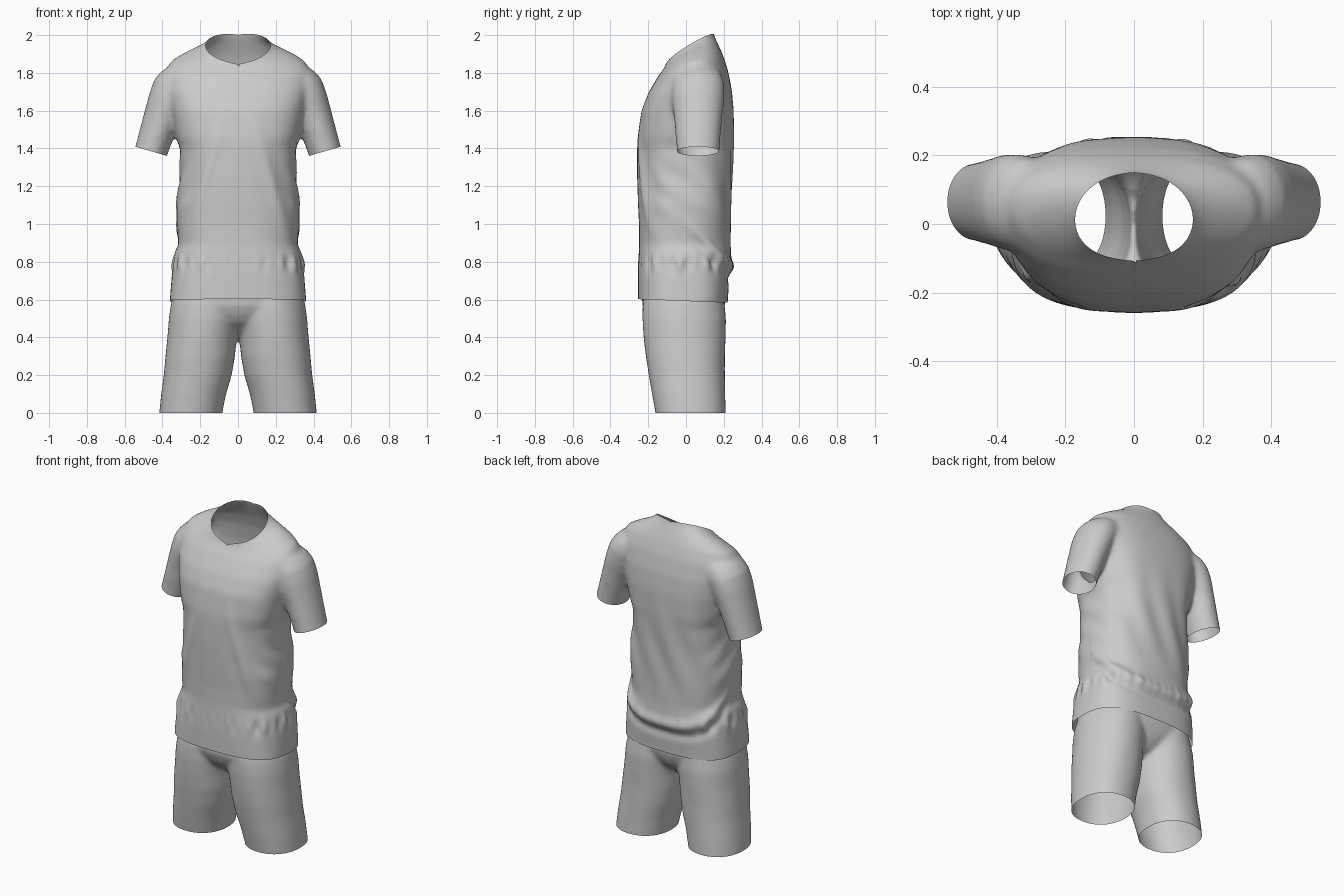
import bpy, bmesh, math
from mathutils import Vector

cube = bpy.data.objects.get("Cube")
if cube:
    bpy.data.objects.remove(cube, do_unlink=True)

grey = bpy.data.materials.new("plain_grey_cloth")
grey.use_nodes = True
grey.diffuse_color = (0.6, 0.6, 0.6, 1)
grey.node_tree.nodes["Principled BSDF"].inputs["Base Color"].default_value = (0.6, 0.6, 0.6, 1)


def power(value, n):
    return math.copysign(abs(value) ** (2 / n), value)


def gauss(value, width):
    return math.exp(-(value / width) ** 2)


def loft(bm, sections, sides=64):
    """Closed tube through (centre, half axis u, half axis v, roundness)."""
    rings = []
    for c, u, v, n in sections:
        ring = []
        for i in range(sides):
            a = math.tau * i / sides
            ring.append(bm.verts.new(c + u * power(math.cos(a), n) + v * power(math.sin(a), n)))
        rings.append(ring)
    for low, high in zip(rings, rings[1:]):
        for i in range(sides):
            j = (i + 1) % sides
            bm.faces.new((low[i], low[j], high[j], high[i]))
    bm.faces.new(rings[0][::-1])
    bm.faces.new(rings[-1])


def section(x, z, w, front, back, n, tilt=0):
    """Section from its width and its front and back y, rising to the back by tilt."""
    depth = (back - front) / 2
    return (Vector((x, (front + back) / 2, z)), Vector((w, 0, 0)),
            Vector((0, depth, depth * tilt)), n)


def fuse(name, bm, voxel, smooth):
    """Merge overlapping solids into one soft skin."""
    bmesh.ops.recalc_face_normals(bm, faces=bm.faces[:])
    mesh = bpy.data.meshes.new(name)
    bm.to_mesh(mesh)
    bm.free()
    ob = bpy.data.objects.new(name, mesh)
    bpy.context.collection.objects.link(ob)
    remesh = ob.modifiers.new("fuse", 'REMESH')
    remesh.mode = 'VOXEL'
    remesh.voxel_size = voxel
    soft = ob.modifiers.new("soften", 'SMOOTH')
    soft.factor = 0.5
    soft.iterations = smooth
    dg = bpy.context.evaluated_depsgraph_get()
    skin = bpy.data.meshes.new_from_object(ob.evaluated_get(dg))
    ob.modifiers.clear()
    ob.data = skin
    skin.name = name
    out = bmesh.new()
    out.from_mesh(skin)
    return ob, out


def cut(bm, point, normal, where=lambda c: True, remove=True):
    """Slice the chosen faces and open the skin beyond the plane."""
    faces = [f for f in bm.faces if where(f.calc_center_median())]
    geom = list({v for f in faces for v in f.verts}) + list({e for f in faces for e in f.edges}) + faces
    bmesh.ops.bisect_plane(bm, geom=geom, dist=1e-5, plane_co=point, plane_no=normal, clear_outer=remove)


def finish(ob, bm):
    loose = [v for v in bm.verts if not v.link_faces]
    bmesh.ops.delete(bm, geom=loose, context='VERTS')
    for f in bm.faces:
        f.smooth = True
        f.material_index = 0
    bm.to_mesh(ob.data)
    bm.free()
    ob.data.materials.clear()
    ob.data.materials.append(grey)


# Shirt: torso and sleeves as overlapping solids
torso = [
    (0.48, 0.361, -0.252, 0.218, 2.9),
    (0.60, 0.361, -0.253, 0.221, 2.9),
    (0.72, 0.351, -0.254, 0.232, 2.8),
    (0.80, 0.344, -0.252, 0.24, 2.6),
    (0.85, 0.337, -0.25, 0.238, 2.5),
    (0.89, 0.315, -0.248, 0.236, 2.5),
    (1.00, 0.326, -0.249, 0.236, 2.5),
    (1.10, 0.329, -0.254, 0.238, 2.5),
    (1.25, 0.309, -0.259, 0.243, 2.5),
    (1.40, 0.308, -0.259, 0.25, 2.5),
    (1.46, 0.328, -0.256, 0.252, 2.6),
    (1.60, 0.352, -0.236, 0.252, 2.7),
    (1.70, 0.374, -0.20, 0.243, 2.6, 0.03),
    (1.80, 0.383, -0.146, 0.222, 2.4, 0.08),
    (1.86, 0.358, -0.113, 0.197, 2.2, 0.2),
    (1.90, 0.285, -0.104, 0.172, 2, 0.35),
    (1.925, 0.218, -0.10, 0.156, 2, 0.45),
    (1.948, 0.170, -0.10, 0.146, 2, 0.5),
    (1.98, 0.154, -0.10, 0.143, 2, 0.5),
    (2.14, 0.154, -0.10, 0.143, 2),
]
# Sleeve sections: centre x, centre z, half width, half depth
sleeve = [
    (0.275, 1.83, 0.055, 0.085),
    (0.305, 1.79, 0.095, 0.125),
    (0.335, 1.74, 0.11, 0.14),
    (0.366, 1.67, 0.106, 0.14),
    (0.408, 1.55, 0.096, 0.127),
    (0.46, 1.385, 0.088, 0.113),
    (0.49, 1.285, 0.088, 0.113),
]
bm = bmesh.new()
loft(bm, [section(0, *s) for s in torso])
for side in (-1, 1):
    across = Vector((side * 0.96, 0, 0.28))
    loft(bm, [(Vector((side * x, 0.064, z)), across * w, Vector((0, d, 0)), 2)
              for x, z, w, d in sleeve], 40)
shirt, bm = fuse("shirt", bm, 0.011, 26)

# Cloth folds: gathered waist, rear overhang, hanging drapes
bm.normal_update()
moves = []
for v in bm.verts:
    x, y, z = v.co
    a = math.atan2(x, -y)
    flank = 0.15 + 0.85 * min(1, abs(x) / 0.28) ** 2
    d = 0.005 * flank * (math.cos(17 * a) + math.cos(29 * a + 1)) * gauss(z - 0.79, 0.04)
    if y > 0:
        drop = z - (0.99 - y)
        fade = min(1, y / 0.12)
        d += fade * (0.016 * gauss(drop - 0.02, 0.035) - 0.009 * gauss(drop + 0.05, 0.03))
        d += fade * 0.005 * math.sin(34 * x + 5 * math.sin(3 * z)) * gauss(z - 1.25, 0.25)
    else:
        lean = abs(x) - 0.10 - 0.28 * (1.5 - z)
        d += 0.009 * gauss(lean, 0.03) * gauss(z - 1.2, 0.25)
        d -= 0.007 * gauss(lean - 0.07, 0.04) * gauss(z - 1.2, 0.25)
    d += 0.003 * math.sin(40 * (z + 0.7 * y)) * gauss(abs(x) - 0.31, 0.05) * gauss(z - 1.2, 0.2)
    if z > 1.2:
        d *= max(0, min(1, (0.35 - abs(x)) / 0.03))
    moves.append((v, v.normal * d))
for v, move in moves:
    v.co += move

# Open the hem, cuffs and V neck
cut(bm, (0, 0, 0.592), (0, -0.04, -1))
cut(bm, (0, 0, 0), (1, 0, 0), remove=False)
for side in (-1, 1):
    cut(bm, (side * 0.46, 0, 1.385), (side * 0.28, 0, -0.96),
        lambda c: c.x * side > 0.345 and 1.15 < c.z < 1.45)
    cut(bm, (0, -0.10, 1.85), (-side * 0.16, -0.61, 1),
        lambda c: c.x * side > 0 and c.z > 1.7)
finish(shirt, bm)

# Shorts: seat and two legs as overlapping solids
seat = [
    (0.40, 0.04, -0.07, 0.07, 2),
    (0.44, 0.12, -0.135, 0.135, 2),
    (0.48, 0.22, -0.185, 0.172, 2),
    (0.52, 0.30, -0.212, 0.193, 2.1),
    (0.57, 0.345, -0.232, 0.207, 2.3),
    (0.64, 0.345, -0.232, 0.205, 2.4),
    (0.72, 0.326, -0.226, 0.202, 2.4),
    (0.90, 0.295, -0.222, 0.202, 2.4),
]
# Leg sections: centre x, z, half width, front, back, roundness
leg = [
    (0.255, -0.08, 0.165, -0.15, 0.208, 2.2),
    (0.25, 0.00, 0.167, -0.162, 0.21, 2.2),
    (0.235, 0.10, 0.172, -0.18, 0.208, 2.2),
    (0.213, 0.20, 0.180, -0.197, 0.206, 2.2),
    (0.20, 0.30, 0.184, -0.213, 0.206, 2.2),
    (0.19, 0.40, 0.184, -0.225, 0.21, 2.1),
    (0.178, 0.50, 0.188, -0.231, 0.212, 2.1),
    (0.170, 0.58, 0.185, -0.23, 0.204, 2),
    (0.160, 0.66, 0.165, -0.215, 0.193, 2),
]
bm = bmesh.new()
loft(bm, [section(0, *s) for s in seat])
for side in (-1, 1):
    loft(bm, [section(side * s[0], *s[1:]) for s in leg], 48)
shorts, bm = fuse("shorts", bm, 0.011, 16)

# Open the waist and the leg ends
cut(bm, (0, 0, 0), (0, 0, -1))
cut(bm, (0, 0, 0.80), (0, 0, 1))
finish(shorts, bm)
